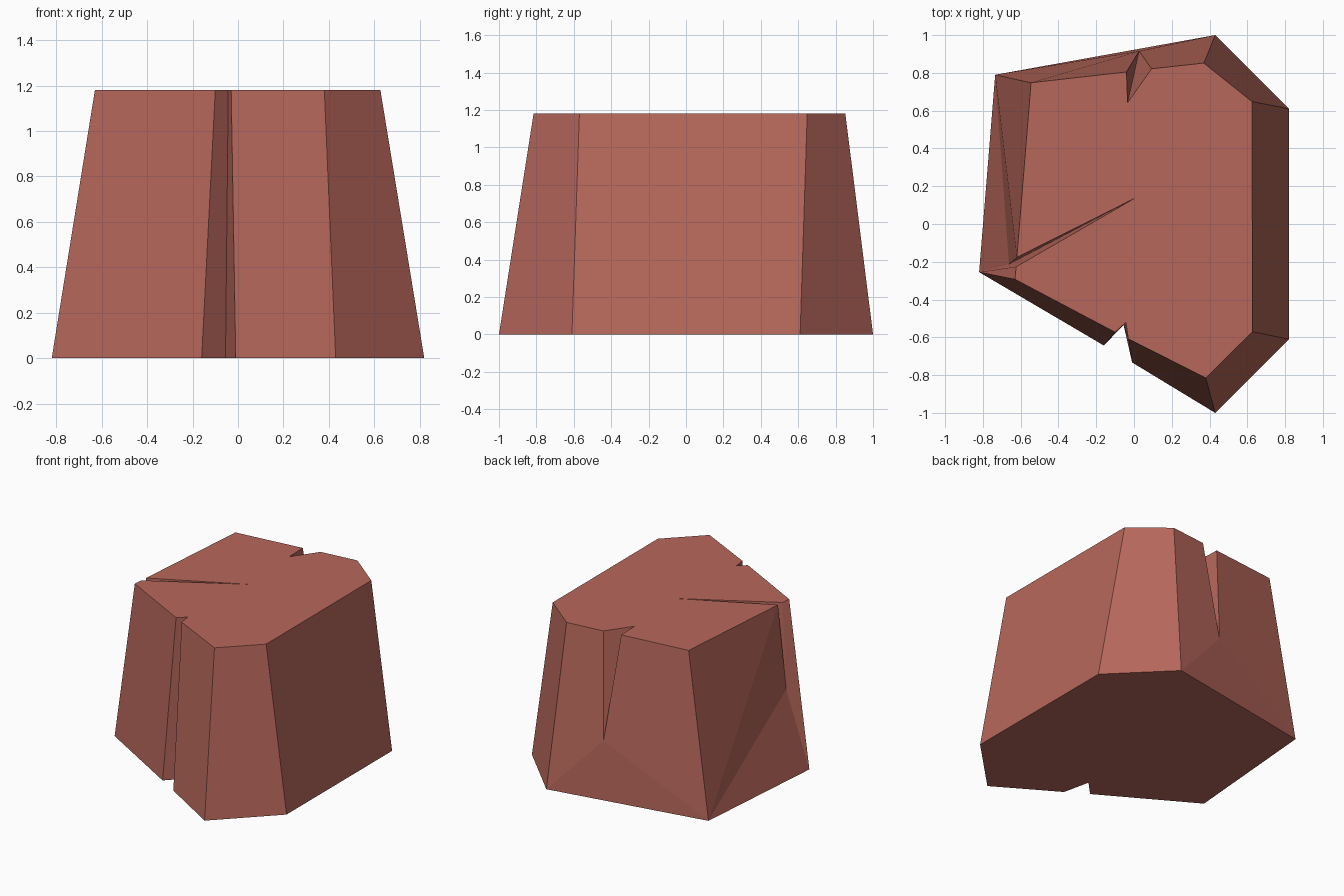
import bpy, bmesh
from mathutils import Vector

if "Cube" in bpy.data.objects:
    bpy.data.objects.remove(bpy.data.objects["Cube"])

H = 1.18

# One clay-red colour
red = bpy.data.materials.new("clay_red")
red.diffuse_color = (0.47, 0.136, 0.104, 1)
red.use_nodes = True
red.node_tree.nodes["Principled BSDF"].inputs["Base Color"].default_value = red.diffuse_color

bm = bmesh.new()


def ring(points, z):
    return [bm.verts.new((x, y, z)) for x, y in points]


# Base outline, counter-clockwise from the left corner (front notch at 1-3)
b = ring([(-.82, -.255), (-.16, -.643), (-.055, -.535), (-.01, -.733),
          (.43, -1), (.82, -.61), (.82, .61), (.43, 1), (-.735, .79)], 0)

# Top outline: front notch 1-3, back notch 8-10, left crack 12-14
t = ring([(-.63, -.293), (-.1, -.573), (-.043, -.521), (-.03, -.608),
          (.38, -.815), (.627, -.57), (.625, .648), (.37, .852),
          (.093, .822), (-.034, .642), (-.04, .805), (-.545, .748),
          (-.62, -.177), (.005, .137), (-.624, -.226)], H)

# Lowest points of the back notch and the left crack
notch = bm.verts.new((.027, .915, .43))
crack = bm.verts.new((-.662, -.213, .56))

bm.faces.new(t)
bm.faces.new(b[::-1])

# Plain sides, including the full-height front notch
for i in range(7):
    bm.faces.new((b[i], b[i + 1], t[i + 1], t[i]))

# Back side split around its tapering notch
for f in ((b[7], notch, t[8], t[7]), (notch, b[8], t[11], t[10]),
          (b[7], b[8], notch), (notch, t[9], t[8]), (notch, t[10], t[9])):
    bm.faces.new(f)

# Left side split around its long thin crack
for f in ((b[8], t[12], t[11]), (b[8], crack, t[12]), (b[8], b[0], crack),
          (b[0], t[0], t[14], crack), (crack, t[13], t[12]),
          (crack, t[14], t[13])):
    bm.faces.new(f)

bmesh.ops.recalc_face_normals(bm, faces=bm.faces)
bmesh.ops.triangulate(bm, faces=[f for f in bm.faces if len(f.verts) > 4])

mesh = bpy.data.meshes.new("cracked_stump")
bm.to_mesh(mesh)
bm.free()
mesh.materials.append(red)
stump = bpy.data.objects.new("cracked_stump", mesh)
bpy.context.collection.objects.link(stump)
